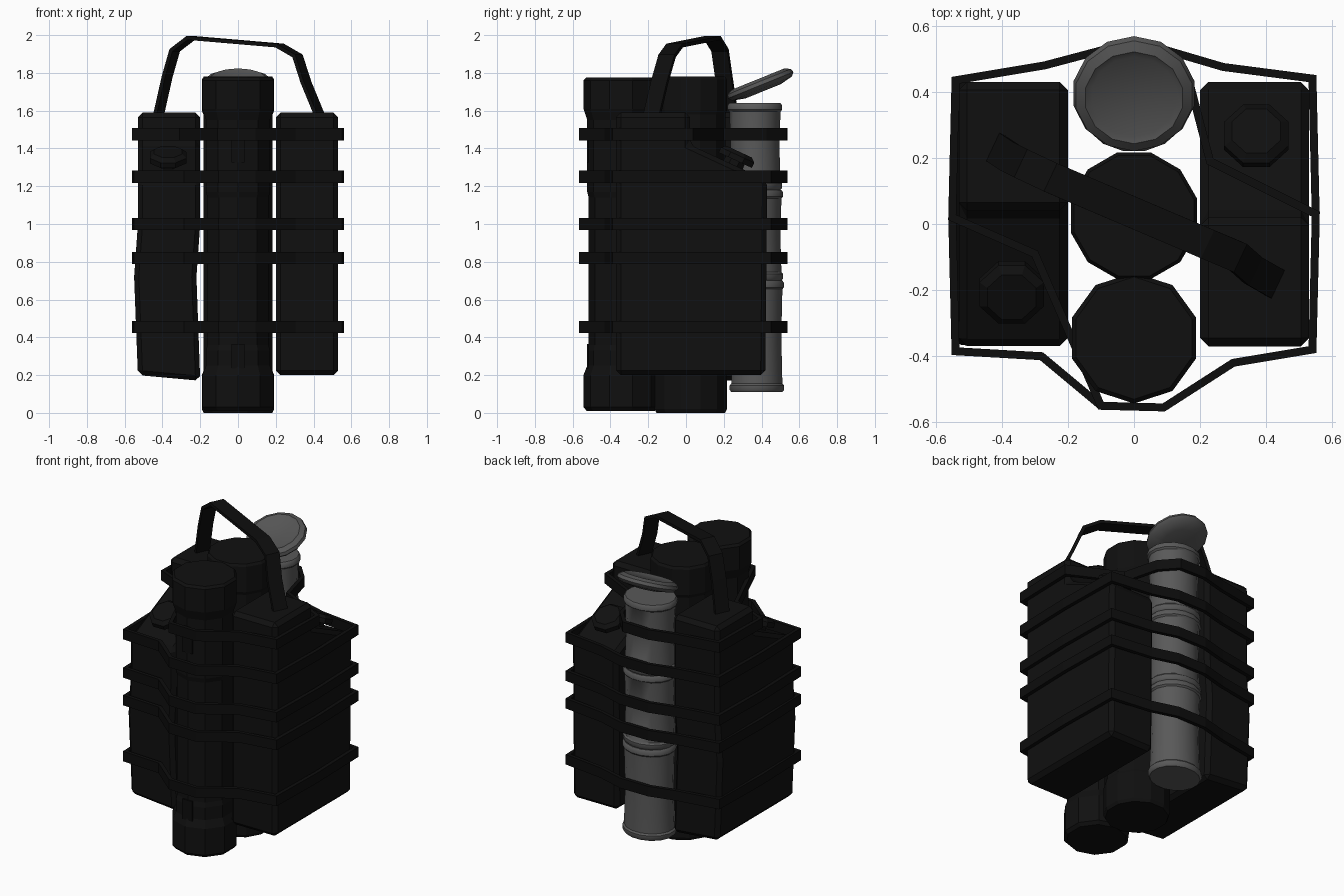
import bpy, bmesh, math
from mathutils import Vector, Matrix

cube = bpy.data.objects.get("Cube")
if cube:
    bpy.data.objects.remove(cube, do_unlink=True)


def material(name, value):
    m = bpy.data.materials.new(name)
    m.use_nodes = True
    color = (value, value, value, 1)
    m.diffuse_color = color
    bsdf = m.node_tree.nodes["Principled BSDF"]
    bsdf.inputs["Base Color"].default_value = color
    bsdf.inputs["Roughness"].default_value = 0.8
    return m


BODY = material("charcoal black", 0.005)
STRAP = material("strap black", 0.004)
TIN = material("tin grey", 0.1)
LID = material("lid grey", 0.09)


def finish(bm, name, mat, smooth=False):
    bmesh.ops.recalc_face_normals(bm, faces=bm.faces)
    me = bpy.data.meshes.new(name)
    bm.to_mesh(me)
    bm.free()
    me.materials.append(mat)
    ob = bpy.data.objects.new(name, me)
    bpy.context.collection.objects.link(ob)
    if smooth:
        bpy.ops.object.select_all(action='DESELECT')
        ob.select_set(True)
        bpy.context.view_layer.objects.active = ob
        bpy.ops.object.shade_smooth_by_angle(angle=math.radians(40))
    return ob


def lathe(name, profile, sides, mat, matrix, smooth=False):
    """Stack rings of (radius, height) around the local z axis and cap the ends."""
    bm = bmesh.new()
    rings = []
    for r, h in profile:
        angles = [math.tau * (i + 0.5) / sides for i in range(sides)]
        rings.append([bm.verts.new((r * math.cos(a), r * math.sin(a), h)) for a in angles])
    for low, high in zip(rings, rings[1:]):
        for i in range(sides):
            j = (i + 1) % sides
            bm.faces.new((low[i], low[j], high[j], high[i]))
    bm.faces.new(rings[0][::-1])
    bm.faces.new(rings[-1])
    bm.transform(matrix)
    return finish(bm, name, mat, smooth)


def ribbon(name, points, across, thickness, closed):
    """Flat band following points, with a width vector across it."""
    bm = bmesh.new()
    half = Vector(across) / 2
    pairs = [(bm.verts.new(Vector(p) - half), bm.verts.new(Vector(p) + half)) for p in points]
    if closed:
        pairs.append(pairs[0])
    for a, b in zip(pairs, pairs[1:]):
        bm.faces.new((a[0], b[0], b[1], a[1]))
    ob = finish(bm, name, STRAP)
    mod = ob.modifiers.new("thickness", 'SOLIDIFY')
    mod.thickness = thickness
    mod.offset = 0
    mod.use_even_offset = True
    return ob


# Fuel cans: stepped side profile pushed across x, second one turned around
CAN_PROFILE = [(-0.37, 0.2), (-0.37, 1.59), (0.02, 1.59), (0.02, 1.42), (0.43, 1.23), (0.42, 0.2)]


def fuel_can(name, turned):
    bm = bmesh.new()
    face = bm.faces.new([bm.verts.new((0.2, y, z)) for y, z in CAN_PROFILE])
    ext = bmesh.ops.extrude_face_region(bm, geom=[face])
    moved = [v for v in ext["geom"] if isinstance(v, bmesh.types.BMVert)]
    bmesh.ops.translate(bm, verts=moved, vec=(0.33, 0, 0))
    if turned:
        bm.transform(Matrix.Translation((0, 0.06, 0)) @ Matrix.Rotation(math.pi, 4, 'Z'))
        # Battered middle and sagging inner bottom edge
        for z in (0.72, 1.0):
            bmesh.ops.bisect_plane(bm, geom=bm.verts[:] + bm.edges[:] + bm.faces[:],
                                   plane_co=(0, 0, z), plane_no=(0, 0, 1))
        for v in bm.verts:
            if abs(v.co.z - 0.72) < 0.01:
                v.co.x -= 0.02
            elif v.co.z < 0.21 and v.co.x > -0.3:
                v.co.z -= 0.03
    ob = finish(bm, name, BODY)
    bev = ob.modifiers.new("bevel", 'BEVEL')
    bev.width = 0.025
    bev.segments = 1
    return ob


slope = math.atan2(0.19, 0.41)
CAP = [(0.06, -0.02), (0.06, 0.025), (0.105, 0.025), (0.105, 0.055), (0.08, 0.075)]
for side, turned in (("right", False), ("left", True)):
    fuel_can(side + "_can", turned)
    place = Matrix.Translation((0.37, 0.25, 1.315)) @ Matrix.Rotation(-slope, 4, 'X')
    if turned:
        place = Matrix.Translation((0, 0.06, 0)) @ Matrix.Rotation(math.pi, 4, 'Z') @ place
    lathe(side + "_can_cap", CAP, 8, BODY, place)

# Two dark canisters standing between the cans
FRONT_TUBE = [(0.18, 0.01), (0.198, 0.03), (0.198, 0.2), (0.178, 0.25), (0.178, 0.33),
              (0.17, 0.36), (0.17, 1.14), (0.178, 1.17), (0.178, 1.55), (0.198, 1.61),
              (0.198, 1.76), (0.185, 1.775)]
MIDDLE_TUBE = [(0.188, 0), (0.198, 0.02), (0.198, 0.2), (0.19, 0.22), (0.19, 1.58),
               (0.198, 1.6), (0.198, 1.765), (0.188, 1.78)]
lathe("front_canister", FRONT_TUBE, 10, BODY, Matrix.Translation((0, -0.345, 0)))
lathe("middle_canister", MIDDLE_TUBE, 12, BODY, Matrix.Translation((0, 0.025, 0)))

# Small plates on the front canister
for name, z in (("lower_plate", 0.3), ("upper_plate", 1.39)):
    bm = bmesh.new()
    bmesh.ops.create_cube(bm, size=1)
    bm.transform(Matrix.Translation((0, -0.52, z)) @ Matrix.Diagonal((0.07, 0.009, 0.13, 1)))
    finish(bm, name, STRAP)

# Three stacked tins at the back, each with rolled rims and a slight waist
for name, z0, z1, y in (("lower_tin", 0.11, 0.7, 0.375), ("middle_tin", 0.7, 1.18, 0.37),
                        ("upper_tin", 1.18, 1.64, 0.365)):
    h = z1 - z0
    profile = [(0.138, 0), (0.147, 0.012), (0.147, 0.035), (0.138, 0.045), (0.132, h * 0.5),
               (0.138, h - 0.045), (0.147, h - 0.035), (0.147, h - 0.012), (0.138, h)]
    lathe(name, profile, 16, TIN,
          Matrix.Translation((0, y, z0)) @ Matrix.Diagonal((1.14, 1, 1, 1)), True)

# Bent-back lid
LID_PROFILE = [(0.1, -0.035), (0.17, -0.02), (0.187, 0), (0.18, 0.02), (0.15, 0.035), (0.13, 0.025)]
lathe("tin_lid", LID_PROFILE, 14, LID,
      Matrix.Translation((0, 0.395, 1.735)) @ Matrix.Rotation(math.radians(22), 4, 'X'), True)

# Straps wrapped round the bundle
LOOP = [(-0.54, 0.435), (-0.27, 0.48), (-0.1, 0.525), (0.1, 0.525), (0.27, 0.475), (0.54, 0.44),
        (0.55, 0.02), (0.54, -0.38), (0.3, -0.42), (0.09, -0.555), (-0.1, -0.55), (-0.28, -0.4),
        (-0.54, -0.385), (-0.55, 0.02)]
TOP_LOOP = [(-0.54, 0.435), (-0.27, 0.48), (-0.1, 0.525), (0.08, 0.52), (0.17, 0.42), (0.23, 0.19),
            (0.55, 0.03), (0.54, -0.38), (0.3, -0.42), (0.09, -0.555), (-0.1, -0.55),
            (-0.2, -0.32), (-0.3, -0.09), (-0.55, 0.02)]
for i, z in enumerate((0.455, 0.82, 1.0, 1.25)):
    ribbon(f"strap_{i + 1}", [(x, y, z) for x, y in LOOP], (0, 0, 0.065), 0.024, True)
ribbon("top_strap", [(x, y, 1.475) for x, y in TOP_LOOP], (0, 0, 0.065), 0.024, True)

# Carry handle running diagonally from can to can
HANDLE = [(-0.42, 0.23, 1.58), (-0.375, 0.2, 1.78), (-0.335, 0.18, 1.92), (-0.25, 0.14, 1.985),
          (0.22, -0.06, 1.945), (0.315, -0.1, 1.89), (0.36, -0.14, 1.75), (0.43, -0.18, 1.58)]
ribbon("carry_handle", HANDLE, (0.04, 0.085, 0), 0.02, False)
